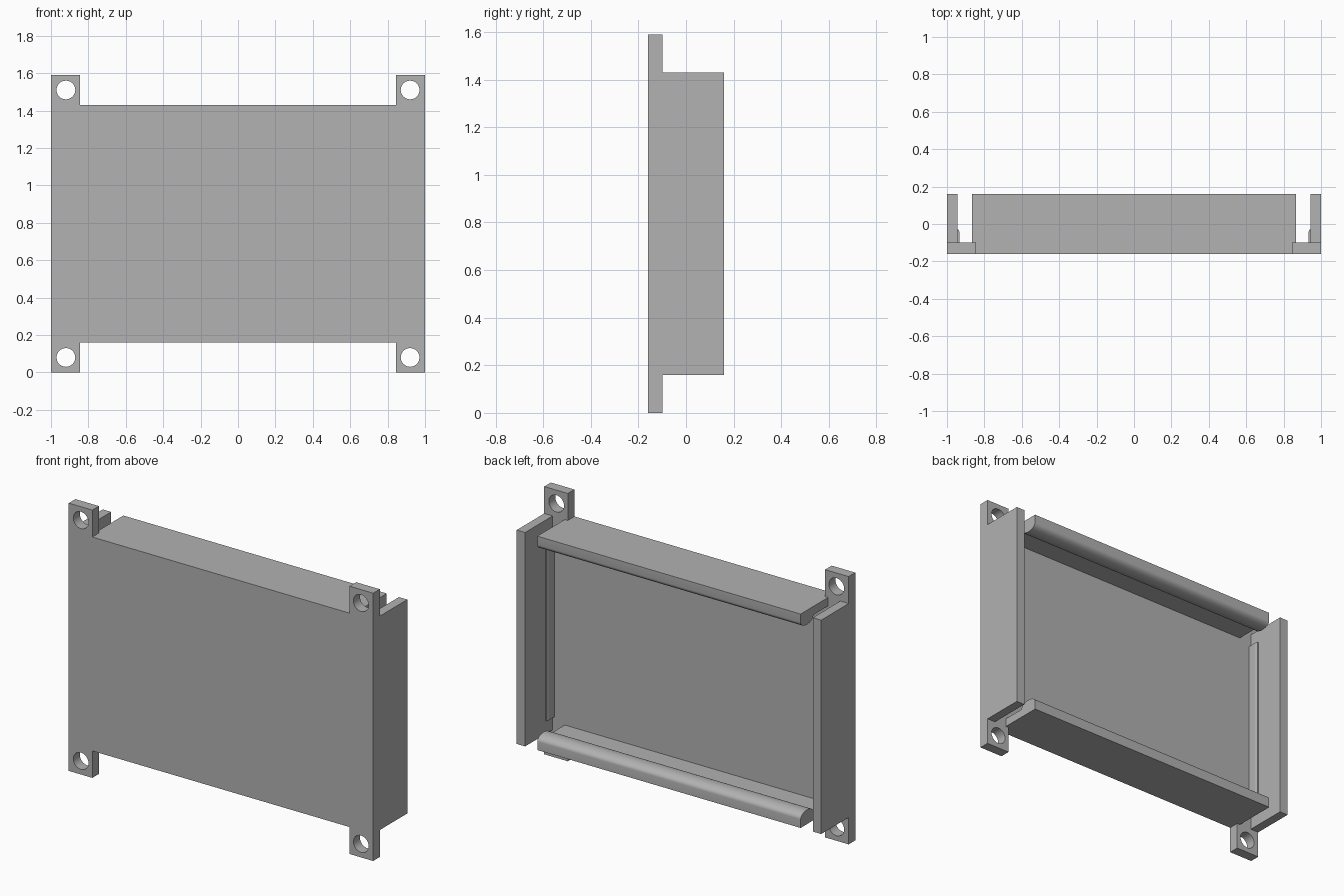
import bpy, bmesh, math
from mathutils import Vector

cube = bpy.data.objects.get("Cube")
if cube:
    bpy.data.objects.remove(cube)

grey = bpy.data.materials.new("plain grey")
grey.use_nodes = True
colour = (0.445, 0.445, 0.445, 1)
grey.diffuse_color = colour
grey.node_tree.nodes["Principled BSDF"].inputs["Base Color"].default_value = colour

FRONT, FLOOR, BACK = -0.16, -0.098, 0.16    # depth of plate and walls
LOW, HIGH, TOP = 0.16, 1.43, 1.59           # body and ear heights
MID = TOP / 2


def prism(name, points, place, start, end):
    """Extrude a profile; place(u, v, w) maps profile and length to xyz."""
    bm = bmesh.new()
    face = bm.faces.new([bm.verts.new(place(u, v, start)) for u, v in points])
    shift = Vector(place(0, 0, end)) - Vector(place(0, 0, start))
    extruded = bmesh.ops.extrude_face_region(bm, geom=[face], use_keep_orig=True)
    moved = [g for g in extruded["geom"] if isinstance(g, bmesh.types.BMVert)]
    bmesh.ops.translate(bm, verts=moved, vec=shift)
    bmesh.ops.recalc_face_normals(bm, faces=bm.faces)
    mesh = bpy.data.meshes.new(name)
    bm.to_mesh(mesh)
    bm.free()
    mesh.materials.append(grey)
    obj = bpy.data.objects.new(name, mesh)
    bpy.context.collection.objects.link(obj)
    return obj


def smooth(obj):
    bpy.ops.object.select_all(action="DESELECT")
    obj.select_set(True)
    bpy.context.view_layer.objects.active = obj
    bpy.ops.object.shade_smooth_by_angle(angle=math.radians(35))


def along_x(u, v, w):
    return (w, u, v)


def along_y(u, v, w):
    return (u, w, v)


def along_z(u, v, w):
    return (u, v, w)


# Front plate with four corner ears
quarter = [(1, MID), (1, TOP), (0.845, TOP), (0.845, HIGH)]
upper = quarter[1:] + [(-x, z) for x, z in reversed(quarter[1:])]
outline = upper + [(x, TOP - z) for x, z in reversed(upper)]
plate = prism("front_plate", outline, along_y, FRONT, FLOOR)

# Screw holes through the ears
for x in (-0.92, 0.92):
    for z in (0.08, TOP - 0.08):
        ring = [(x + 0.05 * math.cos(a * math.tau / 32),
                 z + 0.05 * math.sin(a * math.tau / 32)) for a in range(32)]
        cutter = prism("hole_cutter", ring, along_y, FRONT - 0.1, FLOOR + 0.1)
        cutter.hide_render = True
        cut = plate.modifiers.new("screw_hole", "BOOLEAN")
        cut.operation = "DIFFERENCE"
        cut.solver = "EXACT"
        cut.object = cutter
        bpy.context.view_layer.objects.active = plate
        bpy.ops.object.modifier_apply(modifier=cut.name)
        bpy.data.objects.remove(cutter)
smooth(plate)

# Side walls, each with a low chamfered ridge inside
for side, s in (("left", 1), ("right", -1)):
    wall = [(s * 0.945, FLOOR), (s, FLOOR), (s, BACK), (s * 0.945, BACK)]
    prism(side + "_wall", wall, along_z, LOW, HIGH)
    ridge = [(s * 0.945, FLOOR), (s * 0.933, FLOOR), (s * 0.933, -0.045),
             (s * 0.938, -0.03), (s * 0.945, -0.03)]
    prism(side + "_ridge", ridge, along_z, LOW + 0.08, HIGH - 0.08)

# Top and bottom snap lips with a rounded bead along the back edge
bead = [(0.10 + 0.06 * math.cos(math.pi * i / 16),
         0.05 + 0.035 * math.sin(math.pi * i / 16)) for i in range(17)]
lip = [(FLOOR, 0), (BACK, 0)] + bead + [(FLOOR, 0.05)]
for name, edge, inward in (("bottom_lip", LOW, 1), ("top_lip", HIGH, -1)):
    profile = [(y, edge + inward * t) for y, t in lip]
    smooth(prism(name, profile, along_x, -0.865, 0.865))
